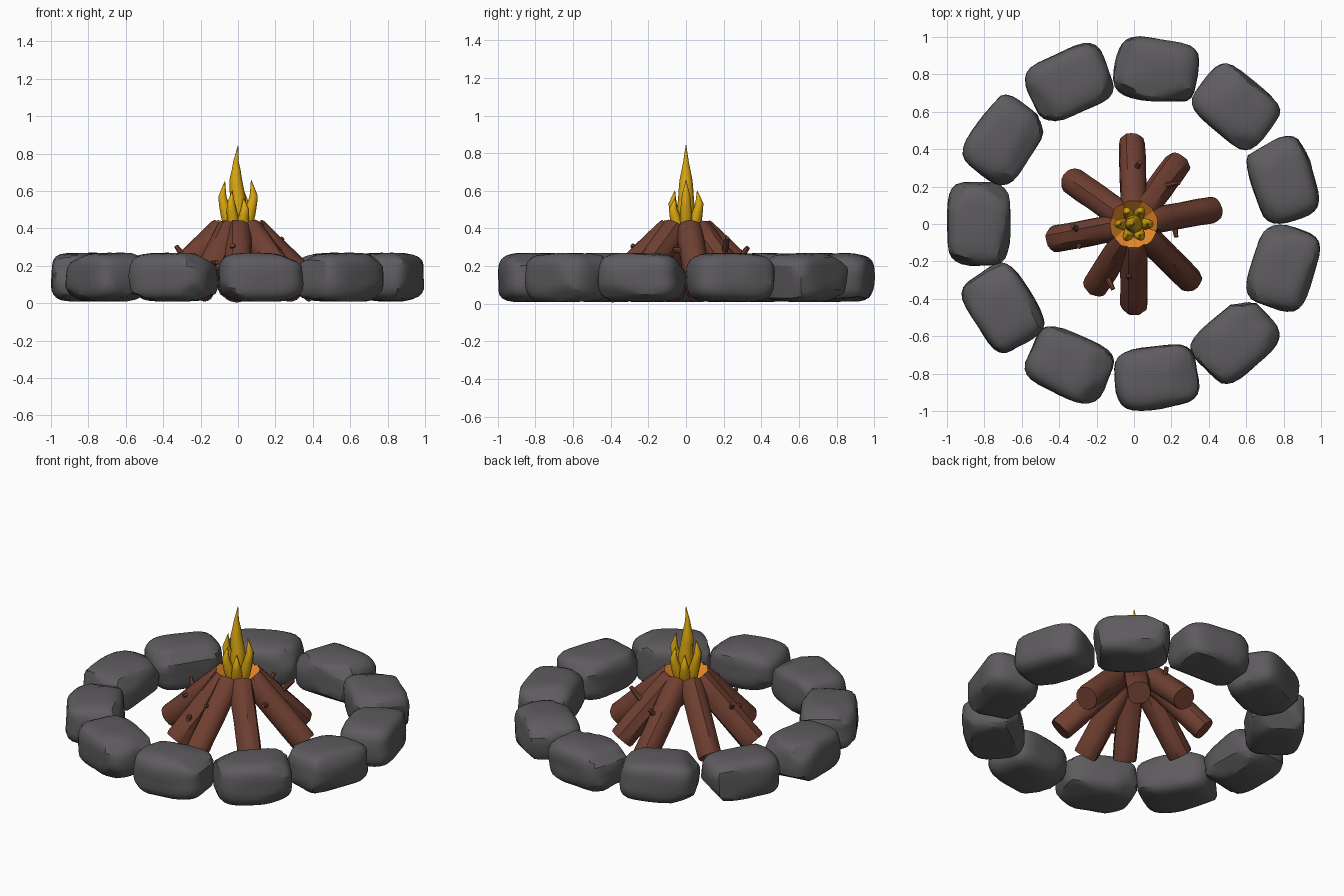
import bpy, bmesh, math, random
from mathutils import Vector, Matrix, noise

if "Cube" in bpy.data.objects:
    bpy.data.objects.remove(bpy.data.objects["Cube"])

random.seed(7)


def material(name, rgb):
    m = bpy.data.materials.new(name)
    m.diffuse_color = (*rgb, 1)
    m.use_nodes = True
    m.node_tree.nodes["Principled BSDF"].inputs["Base Color"].default_value = m.diffuse_color
    return m


STONE = material("stone grey", (0.112, 0.106, 0.112))
BARK = material("bark brown", (0.16, 0.05, 0.031))
EMBER = material("ember orange", (0.80, 0.25, 0.02))
FLAME = material("flame yellow", (0.72, 0.39, 0.005))


def finish(bm, name, mats, angle):
    bmesh.ops.recalc_face_normals(bm, faces=bm.faces[:])
    mesh = bpy.data.meshes.new(name)
    bm.to_mesh(mesh)
    bm.free()
    for m in mats:
        mesh.materials.append(m)
    ob = bpy.data.objects.new(name, mesh)
    bpy.context.collection.objects.link(ob)
    bpy.ops.object.select_all(action='DESELECT')
    ob.select_set(True)
    bpy.context.view_layer.objects.active = ob
    bpy.ops.object.shade_smooth_by_angle(angle=math.radians(angle))
    return ob


def tube(bm, rings):
    """Bridge a list of vertex rings and cap both ends; returns the end cap."""
    n = len(rings[0])
    for a, b in zip(rings, rings[1:]):
        for i in range(n):
            j = (i + 1) % n
            bm.faces.new((a[i], a[j], b[j], b[i]))
    bm.faces.new(rings[0])
    return bm.faces.new(rings[-1])


# Stones: rounded blocks with chipped planes, in a ring of eleven
def stone(k):
    a = math.pi + k * math.tau / 11
    bm = bmesh.new()
    bmesh.ops.create_cube(bm, size=2)
    bmesh.ops.subdivide_edges(bm, edges=bm.edges[:], cuts=7, use_grid_fill=True)
    chips = []
    for _ in range(9):
        n = Vector((random.uniform(-1, 1), random.uniform(-1, 1),
                    random.uniform(-1, 1))).normalized()
        reach = sum(abs(c) ** (4 / 3) for c in n) ** 0.75
        chips.append((n, reach * random.uniform(0.86, 0.95)))
    for v in bm.verts:
        p = v.co.copy()
        p /= sum(abs(c) ** 4 for c in p) ** 0.25
        p *= 1 + 0.05 * noise.noise(p * 1.3 + Vector((k * 9.1, 0, 0)))
        for n, d in chips:
            over = p.dot(n) - d
            if over > 0:
                p -= n * over
        v.co = p
    # fit to the block size, then place around the ring
    size = (0.34, 0.45, 0.262)
    lo = [min(v.co[i] for v in bm.verts) for i in range(3)]
    hi = [max(v.co[i] for v in bm.verts) for i in range(3)]
    place = Matrix.Rotation(a, 4, 'Z') @ Matrix.Translation((0.83, 0, 0.139))
    for v in bm.verts:
        p = Vector([(v.co[i] - (lo[i] + hi[i]) / 2) / (hi[i] - lo[i]) * size[i]
                    for i in range(3)])
        v.co = place @ p
    finish(bm, f"stone_{k + 1}", [STONE], 28)


for k in range(11):
    stone(k)


# Logs: leaning cylinders with ridged bark and a glowing upper end
def frame(p, q):
    d = (q - p).normalized()
    return Matrix.Translation(p) @ d.to_track_quat('Z', 'Y').to_matrix().to_4x4()


def log(name, angle, reach):
    a = math.radians(angle)
    u = Vector((math.cos(a), math.sin(a), 0))
    foot = u * (reach - 0.05) + Vector((0, 0, 0.056))
    head = u * 0.08 + Vector((0, 0, 0.395))
    m, length, sides = frame(foot, head), (head - foot).length, 16
    ridge = [random.uniform(0.93, 1.05) for _ in range(sides)]
    bm = bmesh.new()
    rings = []
    for t in (0, 0.03, 0.25, 0.5, 0.75, 0.97, 1):
        ring = []
        for i in range(sides):
            r = 0.073 * ridge[i] * random.uniform(0.97, 1.03)
            r *= 0.95 if t in (0, 1) else 1
            b = math.tau * i / sides
            ring.append(bm.verts.new(m @ Vector((r * math.cos(b), r * math.sin(b), t * length))))
        rings.append(ring)
    tube(bm, rings).material_index = 1
    finish(bm, name, [BARK, EMBER], 35)


LOGS = [(91.5, 0.49), (54, 0.45), (10, 0.48), (-45, 0.48),
        (-90, 0.49), (-122, 0.44), (-169, 0.48), (145, 0.46)]
for i, (angle, reach) in enumerate(LOGS):
    log(f"log_{i + 1}", angle, reach)


# Twig stubs: short tapered pegs sticking out of the logs
def stub(name, p, q, r=0.016):
    p, q = Vector(p), Vector(q)
    m, length = frame(p, q), (q - p).length
    bm = bmesh.new()
    tube(bm, [[bm.verts.new(m @ Vector((r * s * math.cos(math.tau * i / 7),
                                        r * s * math.sin(math.tau * i / 7), t * length)))
               for i in range(7)] for t, s in ((0, 1.3), (0.6, 1), (1, 0.75))])
    finish(bm, name, [BARK], 40)


STUBS = [((0.21, 0.03, 0.27), (0.225, -0.07, 0.29)),
         ((-0.27, -0.05, 0.22), (-0.33, -0.01, 0.305)),
         ((-0.16, -0.25, 0.20), (-0.112, -0.35, 0.22)),
         ((-0.01, -0.22, 0.27), (-0.03, -0.29, 0.31)),
         ((0.15, 0.20, 0.25), (0.24, 0.22, 0.35)),
         ((0.0, 0.27, 0.22), (0.03, 0.33, 0.30)),
         ((-0.26, -0.05, 0.24), (-0.30, -0.13, 0.24))]
for i, (p, q) in enumerate(STUBS):
    stub(f"twig_stub_{i + 1}", p, q)


# Flames: tapering tongues, each point is (outward offset, height, radius)
def flame(name, angle, points, sides=8):
    a = math.radians(angle)
    u = Vector((math.cos(a), math.sin(a), 0))
    bm = bmesh.new()
    rings = []
    for off, z, r in points:
        c = u * off + Vector((0, 0, z))
        rings.append([bm.verts.new(c + Vector((r * math.cos(math.tau * i / sides),
                                               r * math.sin(math.tau * i / sides), 0)))
                      for i in range(sides)])
    tube(bm, rings)
    finish(bm, name, [FLAME], 50)


flame("centre_flame", 0, [(0, 0.33, 0.02), (0, 0.40, 0.045), (0, 0.48, 0.05),
                          (0, 0.56, 0.042), (-0.008, 0.62, 0.038), (-0.012, 0.66, 0.034),
                          (-0.010, 0.71, 0.024), (-0.011, 0.76, 0.014),
                          (-0.005, 0.80, 0.008), (0.0, 0.845, 0.001)])
TONGUE = [(0.035, 0.34, 0.012), (0.05, 0.41, 0.032), (0.060, 0.47, 0.036),
          (0.075, 0.53, 0.030), (0.084, 0.575, 0.024), (0.077, 0.62, 0.012),
          (0.070, 0.66, 0.001)]
for name, angle, scale in (("right_flame", 0, 1), ("left_flame", 180, 0.98),
                           ("back_right_flame", 62, 0.82), ("back_left_flame", 118, 0.7),
                           ("front_left_flame", -118, 0.82), ("front_right_flame", -62, 0.7)):
    flame(name, angle, [(o * (0.75 + 0.25 * scale), 0.34 + (z - 0.34) * scale, r * 0.9)
                        for o, z, r in TONGUE])
